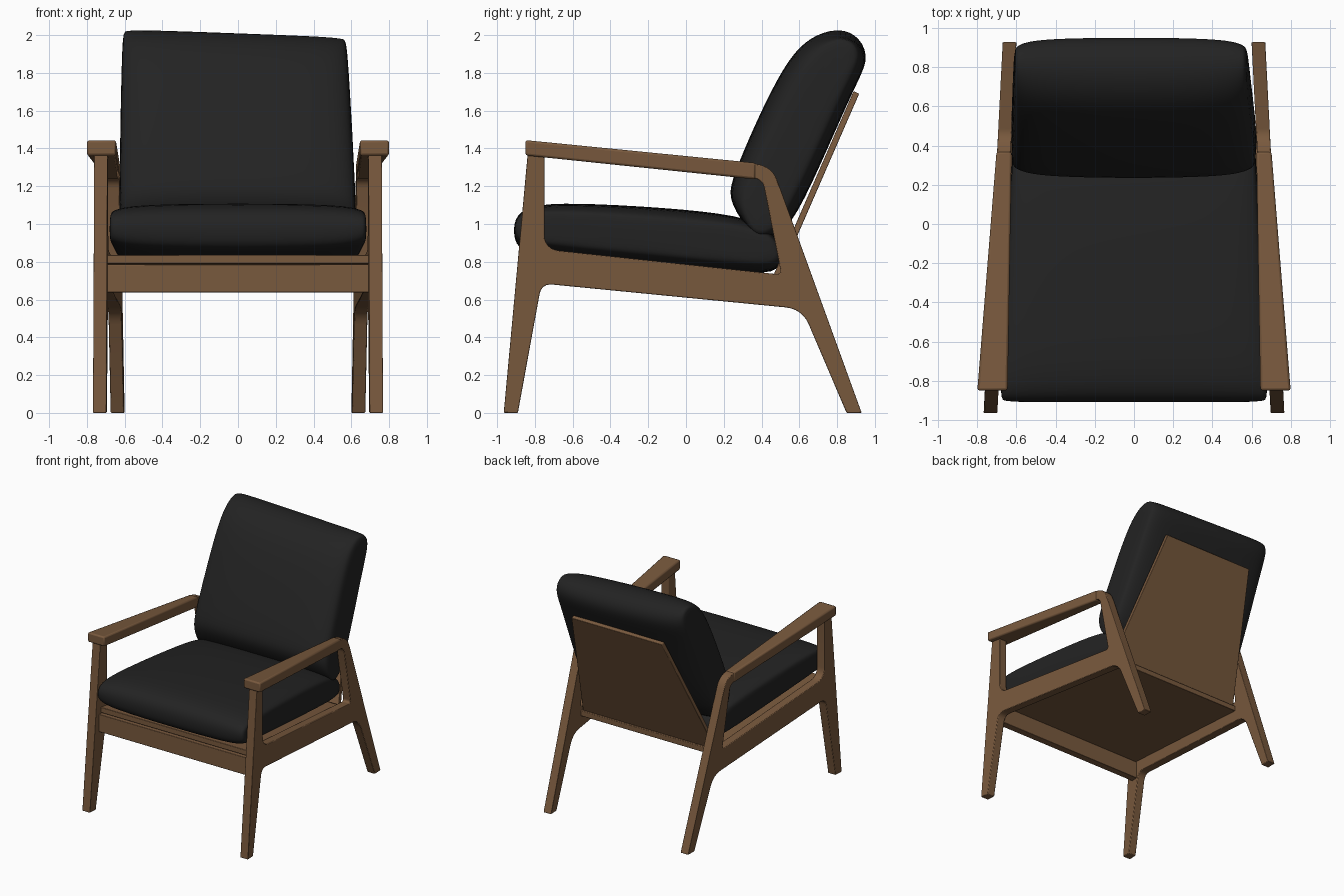
import bpy, bmesh, math
from mathutils import Vector

if "Cube" in bpy.data.objects:
    bpy.data.objects.remove(bpy.data.objects["Cube"])


def material(name, rgb):
    m = bpy.data.materials.new(name)
    m.diffuse_color = (*rgb, 1)
    m.use_nodes = True
    m.node_tree.nodes["Principled BSDF"].inputs["Base Color"].default_value = m.diffuse_color
    return m


WOOD = material("walnut wood", (0.19, 0.10, 0.047))
FABRIC = material("black fabric", (0.0165, 0.0165, 0.0165))


def finish(name, bm, mat, bevel=0.0, mirror=False, subsurf=0):
    bmesh.ops.recalc_face_normals(bm, faces=bm.faces[:])
    me = bpy.data.meshes.new(name)
    bm.to_mesh(me)
    bm.free()
    ob = bpy.data.objects.new(name, me)
    bpy.context.collection.objects.link(ob)
    me.materials.append(mat)
    if bevel:
        b = ob.modifiers.new("bevel", 'BEVEL')
        b.width, b.segments, b.limit_method = bevel, 2, 'ANGLE'
        b.angle_limit = math.radians(40)
    if mirror:
        ob.modifiers.new("mirror", 'MIRROR').use_mirror_merge = False
    if subsurf:
        s = ob.modifiers.new("smooth", 'SUBSURF')
        s.levels = s.render_levels = subsurf
    bpy.ops.object.select_all(action='DESELECT')
    ob.select_set(True)
    bpy.context.view_layer.objects.active = ob
    if subsurf:
        bpy.ops.object.shade_smooth()
    else:
        bpy.ops.object.shade_smooth_by_angle(angle=math.radians(35))
    return ob


def fillet(pts, seg=6):
    """Round polygon corners given as (y, z, radius)."""
    out = []
    for i, (y, z, r) in enumerate(pts):
        p = Vector((y, z))
        if r == 0:
            out.append(p)
            continue
        a = p + (Vector(pts[i - 1][:2]) - p).normalized() * r
        c = p + (Vector(pts[(i + 1) % len(pts)][:2]) - p).normalized() * r
        for k in range(seg + 1):
            t = k / seg
            out.append(a * (1 - t) ** 2 + p * 2 * t * (1 - t) + c * t * t)
    return out


def frame_x(y):
    """Centre of the side frame, which angles inward to the back."""
    return 0.732 - 0.0515 * (y + 0.95)


def slab(name, a, b, bevel=0.004, mirror=False):
    """Solid between two four-cornered ends."""
    bm = bmesh.new()
    va, vb = [[bm.verts.new(p) for p in q] for q in (a, b)]
    bm.faces.new(va)
    bm.faces.new(vb)
    for i in range(4):
        j = (i + 1) % 4
        bm.faces.new((va[i], va[j], vb[j], vb[i]))
    return finish(name, bm, WOOD, bevel, mirror)


def section(y, x0, x1, z0, z1):
    return [(x0, y, z0), (x1, y, z0), (x1, y, z1), (x0, y, z1)]


# Side frames: legs, side rail and arm support in one profile with an opening
outer = fillet([(-0.832, 1.435, 0), (0.455, 1.31, 0.09), (0.93, 0, 0), (0.85, 0, 0),
                (0.615, 0.55, 0.09), (-0.765, 0.685, 0.06), (-0.89, 0, 0), (-0.965, 0, 0)])
hole = fillet([(-0.75, 1.36, 0.02), (-0.75, 0.867, 0.08),
               (0.505, 0.732, 0.03), (0.405, 1.238, 0.05)])
bm = bmesh.new()
edges = []
for loop in (outer, hole):
    vs = [bm.verts.new((0, p.x, p.y)) for p in loop]
    edges += [bm.edges.new((vs[i - 1], vs[i])) for i in range(len(vs))]
bmesh.ops.triangle_fill(bm, use_beauty=True, use_dissolve=False, edges=edges)
for v in bm.verts:
    v.co.x = frame_x(v.co.y) - 0.035
ext = bmesh.ops.extrude_face_region(bm, geom=bm.faces[:])
for v in ext["geom"]:
    if isinstance(v, bmesh.types.BMVert):
        v.co.x += 0.07
finish("side_frames", bm, WOOD, 0.005, mirror=True)

# Wide tapered armrests
slab("armrests", section(-0.85, 0.645, 0.80, 1.363, 1.444),
     section(0.37, 0.625, 0.702, 1.236, 1.323), 0.012, mirror=True)

# Front rail, seat panel and back panel
slab("front_rail", section(-0.85, -0.70, 0.70, 0.638, 0.785),
     section(-0.79, -0.70, 0.70, 0.638, 0.785))
slab("seat_panel", section(-0.83, -0.70, 0.70, 0.792, 0.837),
     section(0.50, -0.63, 0.63, 0.655, 0.70))
slab("back_panel",
     [(-0.615, 0.456, 0.713), (0.615, 0.456, 0.713), (0.615, 0.486, 0.70), (-0.615, 0.486, 0.70)],
     [(-0.42, 0.887, 1.703), (0.42, 0.887, 1.703), (0.42, 0.917, 1.69), (-0.42, 0.917, 1.69)])


def cushion(name, profile, centre, axis, place):
    """Loft a side profile across x, thinning it towards both ends."""
    c, d = Vector(centre), Vector(axis).normalized()
    n = Vector((-d.y, d.x))
    half = [(1.0, 0.55, 0.975), (0.97, 0.72, 0.99), (0.85, 0.9, 1.0), (0.5, 0.98, 1.0)]
    stations = [(-t, v, u) for t, v, u in half] + [(0, 1, 1)] + half[::-1]
    bm = bmesh.new()
    rings = []
    for t, sv, su in stations:
        ring = []
        for p in profile:
            q = Vector(p) - c
            q = c + d * q.dot(d) * su + n * q.dot(n) * sv
            ring.append(bm.verts.new(place(t, q.x, q.y)))
        rings.append(ring)
    m = len(profile)
    for a, b in zip(rings, rings[1:]):
        for i in range(m):
            bm.faces.new((a[i - 1], a[i], b[i], b[i - 1]))
    bm.faces.new(rings[0])
    bm.faces.new(rings[-1])
    finish(name, bm, FABRIC, subsurf=2)


# Seat cushion, narrower at the back
cushion("seat_cushion",
        [(-0.915, 0.95), (-0.905, 1.05), (-0.80, 1.11), (-0.5, 1.11), (0, 1.08),
         (0.35, 1.035), (0.49, 0.94), (0.51, 0.80), (0.47, 0.72), (0, 0.765),
         (-0.5, 0.815), (-0.80, 0.85), (-0.895, 0.87)],
        (-0.2, 0.945), (1, -0.09),
        lambda t, y, z: (t * (0.69 - 0.052 * (y + 0.9)), y, z))

# Back cushion, leaning and slightly slumped to one side
cushion("back_cushion",
        [(0.225, 1.12), (0.235, 1.22), (0.33, 1.45), (0.45, 1.71), (0.57, 1.915),
         (0.69, 2.0), (0.82, 2.02), (0.93, 1.97), (0.97, 1.87), (0.895, 1.73),
         (0.76, 1.42), (0.58, 1.02), (0.47, 0.92), (0.35, 0.93)],
        (0.58, 1.45), (0.42, 0.91),
        lambda t, y, z: (t * (0.632 - 0.035 * (z - 1)) - 0.018 * (z - 1), y,
                         z - 0.022 * t * (z - 1)))
